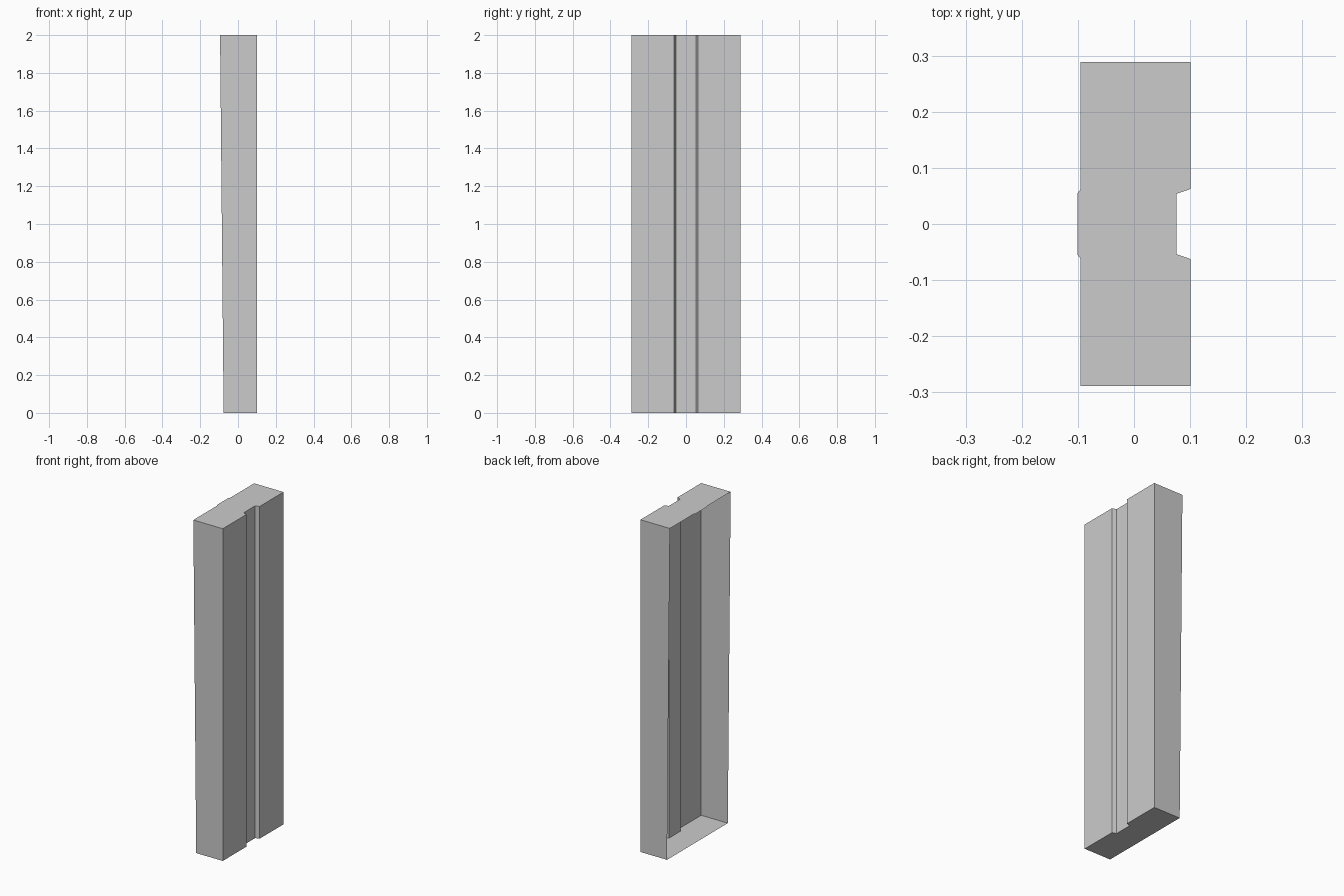
import bpy
import bmesh

if "Cube" in bpy.data.objects:
    bpy.data.objects.remove(bpy.data.objects["Cube"])

HEIGHT = 2.0
HALF_Y = 0.289
FRONT_X, GROOVE_X = 0.101, 0.076
BACK_TOP, BACK_BOTTOM, RIDGE_X = -0.095, -0.076, -0.101
OUTER, INNER = 0.0625, 0.054


def mirrored(half):
    """Complete a half outline (y < 0) with its mirror image in y."""
    return half + [(x, -y) for x, y in reversed(half)]


def wall_outline(back_x):
    # Side wall, grooved face, side wall; the back stays open
    return mirrored([(back_x, -HALF_Y), (FRONT_X, -HALF_Y),
                     (FRONT_X, -OUTER), (GROOVE_X, -INNER)])


bm = bmesh.new()
bottom = [bm.verts.new((x, y, 0)) for x, y in wall_outline(BACK_BOTTOM)]
top = [bm.verts.new((x, y, HEIGHT)) for x, y in wall_outline(BACK_TOP)]

# Walls
for i in range(len(top) - 1):
    bm.faces.new((bottom[i], bottom[i + 1], top[i + 1], top[i]))

# Floor, and top cap with its tongue on the open side
bm.faces.new(bottom[::-1])
tongue = mirrored([(BACK_TOP, -OUTER), (RIDGE_X, -INNER)])
bm.faces.new(top + [bm.verts.new((x, y, HEIGHT)) for x, y in reversed(tongue)])

mesh = bpy.data.meshes.new("grooved_panel")
bm.to_mesh(mesh)
bm.free()
panel = bpy.data.objects.new("grooved_panel", mesh)
bpy.context.collection.objects.link(panel)
